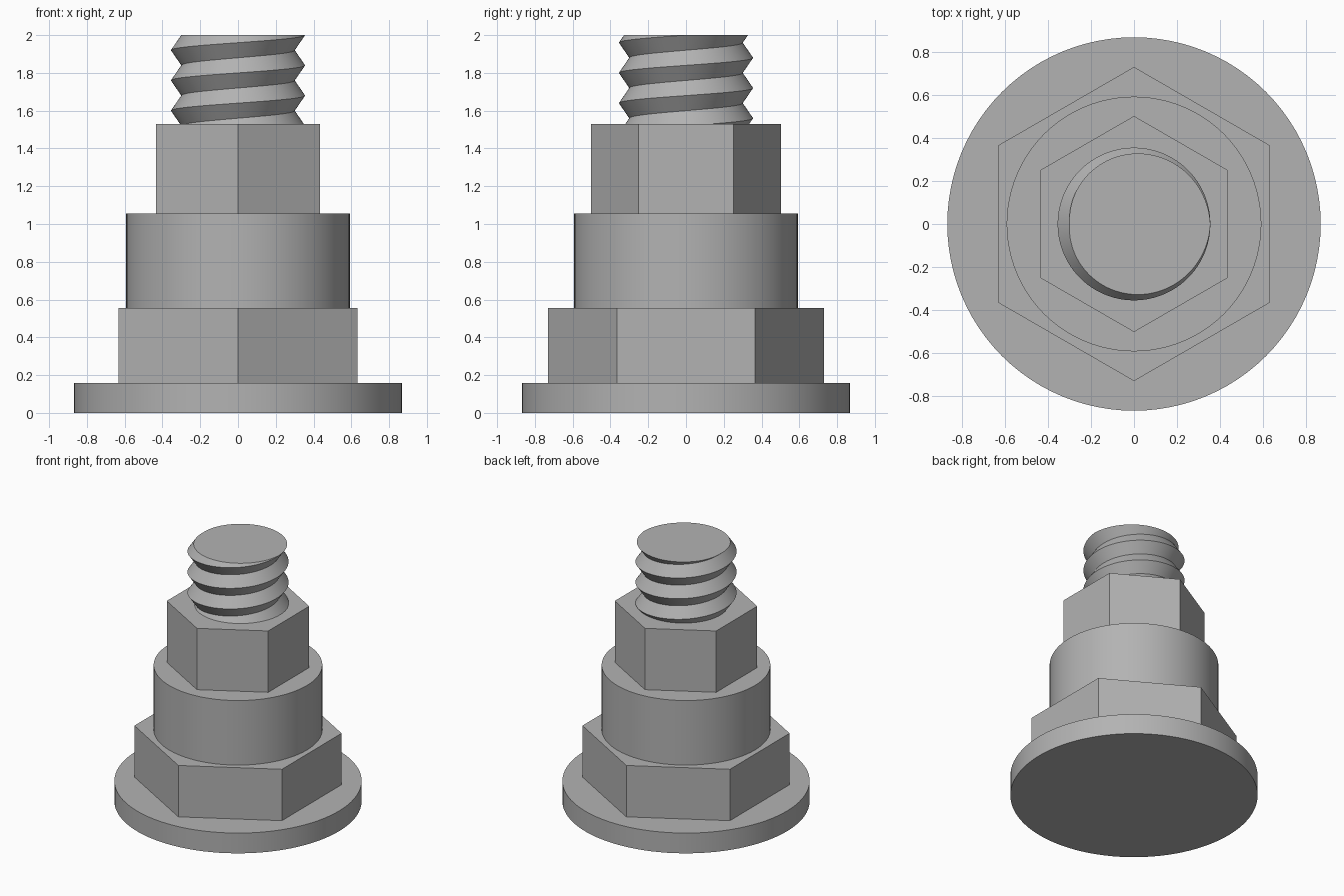
import bpy, bmesh
from math import cos, sin, pi, radians

cube = bpy.data.objects.get("Cube")
if cube:
    bpy.data.objects.remove(cube)

steel = bpy.data.materials.new("grey_steel")
steel.use_nodes = True
grey = (0.45, 0.45, 0.45, 1)
steel.diffuse_color = grey
steel.node_tree.nodes["Principled BSDF"].inputs["Base Color"].default_value = grey


def finish(bm, name, smooth):
    bmesh.ops.recalc_face_normals(bm, faces=bm.faces)
    mesh = bpy.data.meshes.new(name)
    bm.to_mesh(mesh)
    bm.free()
    mesh.materials.append(steel)
    obj = bpy.data.objects.new(name, mesh)
    bpy.context.collection.objects.link(obj)
    if smooth:
        bpy.ops.object.select_all(action="DESELECT")
        bpy.context.view_layer.objects.active = obj
        obj.select_set(True)
        bpy.ops.object.shade_smooth_by_angle(angle=radians(30))


def prism(name, radius, low, high, sides):
    """Upright prism with one corner on the +y axis."""
    bm = bmesh.new()
    ring = [bm.verts.new((radius * sin(2 * pi * i / sides),
                          radius * cos(2 * pi * i / sides), low)) for i in range(sides)]
    base = bm.faces.new(ring)
    top = bmesh.ops.extrude_face_region(bm, geom=[base])["geom"]
    for v in top:
        if isinstance(v, bmesh.types.BMVert):
            v.co.z = high
    if base not in [f for f in bm.faces if len(f.verts) == sides and f.calc_center_median().z < low + 0.001]:
        bm.faces.new(ring)
    finish(bm, name, sides > 6)


def thread(name, crest, root, pitch, low, high, steps=96):
    """Right-handed V thread, wound too long and then trimmed flat at both ends."""
    bm = bmesh.new()
    turns = int((high - low) / pitch) + 4
    strips = []
    for i in range(steps + 1):
        a = 2 * pi * i / steps
        column = []
        for k in range(2 * turns):
            r = root if k % 2 else crest
            # the crest meets the top end on the +x side
            z = high + pitch * (i / steps + k / 2 - turns + 2)
            column.append(bm.verts.new((r * cos(a), r * sin(a), z)))
        strips.append(column)
    for left, right in zip(strips, strips[1:]):
        for k in range(2 * turns - 1):
            bm.faces.new((left[k], right[k], right[k + 1], left[k + 1]))
    bmesh.ops.remove_doubles(bm, verts=bm.verts, dist=0.0001)
    for z, direction in ((low, -1), (high, 1)):
        cut = bmesh.ops.bisect_plane(bm, geom=bm.verts[:] + bm.edges[:] + bm.faces[:],
                                     plane_co=(0, 0, z), plane_no=(0, 0, direction),
                                     clear_outer=True)["geom_cut"]
        rim = [e for e in cut if isinstance(e, bmesh.types.BMEdge)]
        bmesh.ops.edgeloop_fill(bm, edges=rim)
    finish(bm, name, True)


# Stacked body from the foot upwards
prism("base_flange", 0.868, 0, 0.157, 96)
prism("lower_hex", 0.73, 0.157, 0.555, 6)
prism("collar", 0.592, 0.555, 1.055, 96)
prism("upper_hex", 0.502, 1.055, 1.53, 6)
thread("threaded_stud", 0.355, 0.30, 0.16, 1.53, 2.0)
